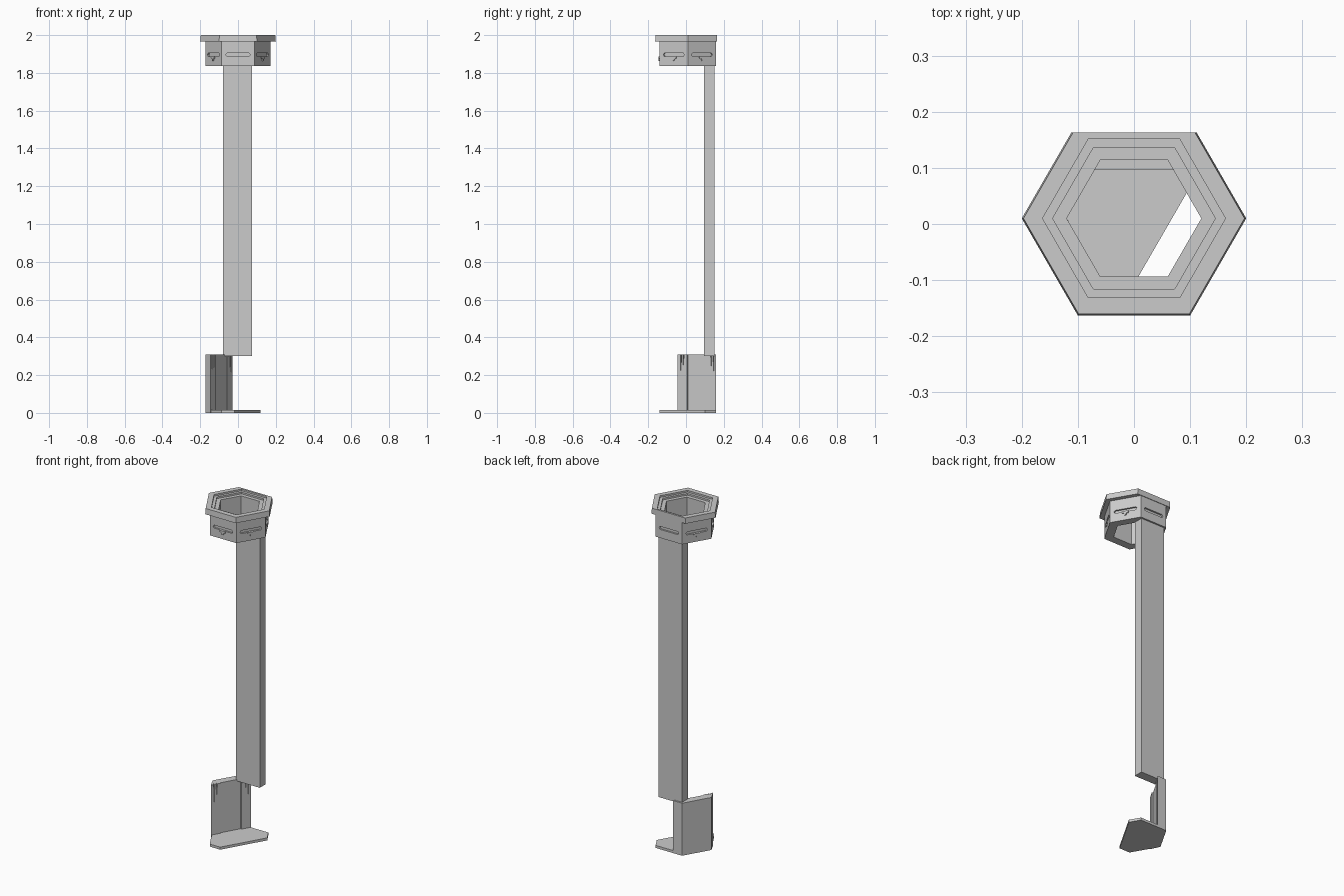
import bpy, bmesh, math
from mathutils import Vector, Matrix

cube = bpy.data.objects.get("Cube")
if cube:
    bpy.data.objects.remove(cube, do_unlink=True)

CY = 0.01            # hexagon centre in y
R = 0.173            # column radius
APOTHEM = R * math.sqrt(3) / 2

stone = bpy.data.materials.new("grey stone")
stone.use_nodes = True
GREY = (0.6, 0.6, 0.6, 1)
stone.diffuse_color = GREY
stone.node_tree.nodes["Principled BSDF"].inputs["Base Color"].default_value = GREY


def finish(name, bm):
    bmesh.ops.recalc_face_normals(bm, faces=bm.faces)
    mesh = bpy.data.meshes.new(name)
    bm.to_mesh(mesh)
    bm.free()
    mesh.materials.append(stone)
    obj = bpy.data.objects.new(name, mesh)
    bpy.context.collection.objects.link(obj)
    return obj


def prism(bm, outline, depth, matrix=Matrix()):
    """Extrude a flat outline along local z, then place it."""
    low = [bm.verts.new(matrix @ Vector((x, y, 0))) for x, y in outline]
    high = [bm.verts.new(matrix @ Vector((x, y, depth))) for x, y in outline]
    bm.faces.new(low[::-1])
    bm.faces.new(high)
    n = len(outline)
    for i in range(n):
        j = (i + 1) % n
        bm.faces.new((low[i], low[j], high[j], high[i]))


def hexagon(radius):
    return [(radius * math.cos(math.radians(60 * i)),
             CY + radius * math.sin(math.radians(60 * i))) for i in range(6)]


def hex_ring(bm, profile):
    """Sweep a closed (radius, z) profile around the hexagon."""
    rows = [[bm.verts.new((x, y, z)) for x, y in hexagon(r)] for r, z in profile]
    for k, row in enumerate(rows):
        nxt = rows[(k + 1) % len(rows)]
        for i in range(6):
            j = (i + 1) % 6
            bm.faces.new((row[i], row[j], nxt[j], nxt[i]))


def slice_off(bm, point, normal):
    geom = bm.verts[:] + bm.edges[:] + bm.faces[:]
    cut = bmesh.ops.bisect_plane(bm, geom=geom, plane_co=point, plane_no=normal,
                                 clear_outer=True)["geom_cut"]
    edges = [e for e in cut if isinstance(e, bmesh.types.BMEdge)]
    bmesh.ops.holes_fill(bm, edges=edges, sides=0)


def face_frame(i, z, offset=0.0):
    """Local x runs along hexagon side i, y up, z outward."""
    a = math.radians(30 + 60 * i)
    out = Vector((math.cos(a), math.sin(a), 0))
    up = Vector((0, 0, 1))
    m = Matrix((up.cross(out), up, out)).transposed().to_4x4()
    m.translation = Vector((0, CY, z)) + out * (APOTHEM + offset)
    return m


def carve(obj, cutter):
    cutter.hide_render = True
    cutter.hide_set(True)
    cutter.display_type = 'WIRE'
    mod = obj.modifiers.new("carve", 'BOOLEAN')
    mod.operation = 'DIFFERENCE'
    mod.solver = 'EXACT'
    mod.object = cutter
    bpy.context.view_layer.objects.active = obj
    bpy.ops.object.modifier_apply(modifier=mod.name)
    bpy.data.objects.remove(cutter, do_unlink=True)


# Hexagonal capital with an overhanging stepped rim, flat at the back
bm = bmesh.new()
hex_ring(bm, [(0.12, 1.837), (R, 1.837), (R, 1.967), (0.2, 1.967), (0.197, 2.0),
              (0.163, 2.0), (0.163, 1.99), (0.145, 1.99), (0.145, 1.98), (0.12, 1.98)])
slice_off(bm, (0, 0.163, 0), (0, 1, 0))
capital = finish("capital", bm)

# Slots around the capital
bm = bmesh.new()
slot = [(-0.064, 0), (-0.058, 0.009), (0.058, 0.009), (0.064, 0),
        (0.058, -0.009), (-0.058, -0.009)]
for i in range(6):
    prism(bm, slot, 0.03, face_frame(i, 1.896, -0.01))
carve(capital, finish("slot_cutter", bm))

# Small drips under the slots on every side but the back
bm = bmesh.new()
drip = [(-0.02, 0.01), (0.018, 0.01), (0.016, -0.002), (0.007, -0.004),
        (0.005, -0.013), (-0.004, -0.014), (-0.006, -0.003), (-0.018, 0)]
for i in (0, 2, 3, 4, 5):
    prism(bm, drip, 0.009, face_frame(i, 1.878, -0.003))
finish("slot_drips", bm)

# Long beam
bm = bmesh.new()
prism(bm, [(-0.08, 0.096), (0.075, 0.096), (0.075, 0.15), (-0.08, 0.15)], 1.545,
      Matrix.Translation((0, 0, 0.3)))
finish("beam", bm)

# Base plate: a hexagon with one corner sliced away
bm = bmesh.new()
prism(bm, hexagon(R), 0.015)
slice_off(bm, (0.01, -0.09, 0), (math.sqrt(3), -1, 0))
finish("base_plate", bm)

# Broken lower wall
bm = bmesh.new()
prism(bm, [(-0.146, -0.045), (-R, CY), (-R / 2, 0.16), (-0.028, 0.16),
           (-0.056, 0.112), (-0.062, 0.114), (-0.122, 0.01), (-0.117, 0.006)], 0.31)
wall = finish("lower_wall", bm)

# Groove along the wall top and tapering cracks at both broken ends
bm = bmesh.new()
prism(bm, [(-0.055, -0.013), (0.055, -0.013), (0.055, 0.005), (-0.055, 0.005)], 0.02,
      face_frame(2, 0.3) @ Matrix.Translation((0, 0, -0.03)) )
for along, depth in ((-0.1, 0.1), (-0.085, 0.06), (0.085, 0.06), (0.1, 0.1)):
    prism(bm, [(along - 0.004, 0.02), (along + 0.004, 0.02), (along, -depth)], 0.02,
          face_frame(2, 0.3, -0.06))
carve(wall, finish("crack_cutter", bm))
